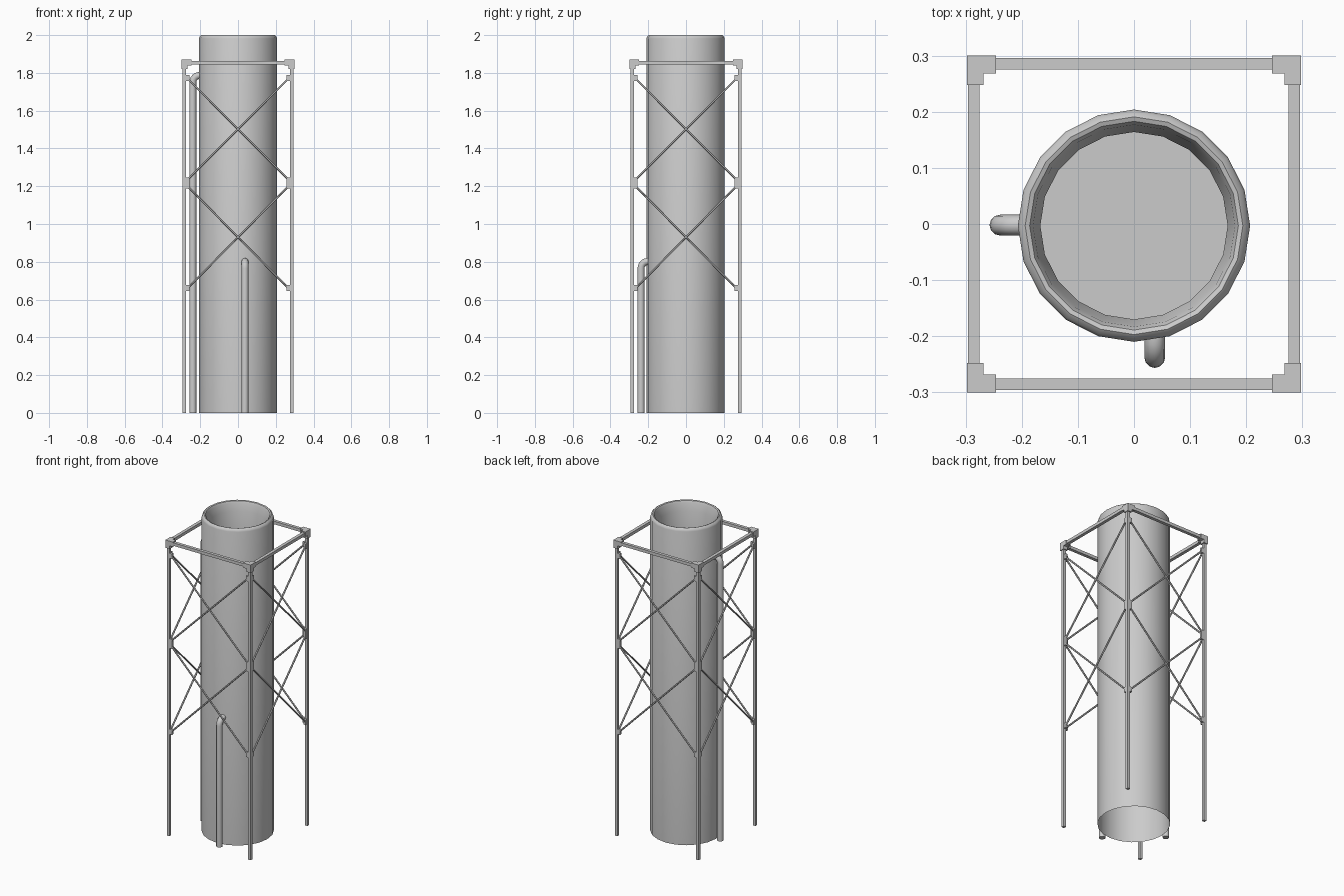
import bpy, bmesh
from math import cos, sin, pi
from mathutils import Vector, Matrix

if "Cube" in bpy.data.objects:
    bpy.data.objects.remove(bpy.data.objects["Cube"])

LEG = 0.284           # leg centre distance from the axis
QUADS = [(1, 1), (-1, 1), (-1, -1), (1, -1)]


def finish(name, bm, smooth=False):
    bmesh.ops.recalc_face_normals(bm, faces=bm.faces)
    me = bpy.data.meshes.new(name)
    bm.to_mesh(me)
    bm.free()
    ob = bpy.data.objects.new(name, me)
    bpy.context.collection.objects.link(ob)
    if smooth:
        bpy.ops.object.select_all(action='DESELECT')
        ob.select_set(True)
        bpy.context.view_layer.objects.active = ob
        bpy.ops.object.shade_smooth_by_angle(angle=0.7)
    return ob


def add_box(bm, lo, hi):
    lo, hi = Vector(lo), Vector(hi)
    m = Matrix.Translation((lo + hi) / 2) @ Matrix.Diagonal((hi - lo).to_4d())
    m[3][3] = 1
    bmesh.ops.create_cube(bm, size=1, matrix=m)


def add_corner_box(bm, sx, sy, lo, hi):
    # box given for the +x +y corner, mirrored into quadrant (sx, sy)
    xs = sorted((lo[0] * sx, hi[0] * sx))
    ys = sorted((lo[1] * sy, hi[1] * sy))
    add_box(bm, (xs[0], ys[0], lo[2]), (xs[1], ys[1], hi[2]))


def add_rod(bm, a, b, r, sides=6):
    a, b = Vector(a), Vector(b)
    d = b - a
    m = Matrix.Translation((a + b) / 2) @ d.to_track_quat('Z', 'Y').to_matrix().to_4x4()
    bmesh.ops.create_cone(bm, cap_ends=True, segments=sides, radius1=r,
                          radius2=r, depth=d.length, matrix=m)


# Chimney: lathed 20-sided shell, rounded rim, recessed floor, open underside
profile = [(0.207, 0), (0.207, 1.982), (0.203, 1.993), (0.194, 2.0), (0.186, 1.997),
           (0.180, 1.985), (0.177, 1.965), (0.167, 1.94), (0.167, 1.7)]
N = 20
bm = bmesh.new()
rings = [[bm.verts.new((r * cos(2 * pi * i / N), r * sin(2 * pi * i / N) - 0.003, z))
          for i in range(N)] for r, z in profile]
for a, b in zip(rings, rings[1:]):
    for i in range(N):
        j = (i + 1) % N
        bm.faces.new((a[i], a[j], b[j], b[i]))
bm.faces.new(rings[-1])
finish("chimney_shell", bm, True)


# Side pipes: rise from the ground and elbow into the shell
def pipe(name, base, inward, top, r=0.0185, bend=0.036, sides=12):
    base, inward = Vector(base), Vector(inward)
    side = inward.cross(Vector((0, 0, 1)))
    up = Vector((0, 0, 1))
    zc = top - r - bend
    stations = [(base, up)]
    for k in range(7):
        t = k / 6 * pi / 2
        stations.append((base + inward * bend * (1 - cos(t)) + up * (zc + bend * sin(t)),
                         inward * sin(t) + up * cos(t)))
    stations.append((stations[-1][0] + inward * 0.03, inward))
    bm = bmesh.new()
    loops = []
    for p, d in stations:
        n = side.cross(d)
        loops.append([bm.verts.new(p + (side * cos(2 * pi * i / sides)
                      + n * sin(2 * pi * i / sides)) * r) for i in range(sides)])
    for a, b in zip(loops, loops[1:]):
        for i in range(sides):
            j = (i + 1) % sides
            bm.faces.new((a[i], a[j], b[j], b[i]))
    bm.faces.new(loops[0])
    bm.faces.new(loops[-1])
    finish(name, bm, True)


pipe("tall_pipe", (-0.239, -0.002, 0), (1, 0, 0), 1.805)
pipe("short_pipe", (0.037, -0.238, 0), (0, 1, 0), 0.82)

# Frame legs
bm = bmesh.new()
for sx, sy in QUADS:
    add_corner_box(bm, sx, sy, (LEG - .009, LEG - .009, 0), (LEG + .009, LEG + .009, 1.85))
finish("frame_legs", bm)

# Top beams joining the legs
bm = bmesh.new()
for s in (-1, 1):
    c = 0.2855 * s
    add_box(bm, (-0.27, c - 0.01, 1.845), (0.27, c + 0.01, 1.864))
    add_box(bm, (c - 0.01, -0.27, 1.845), (c + 0.01, 0.27, 1.864))
finish("top_beams", bm)

# Three-armed corner brackets
bm = bmesh.new()
for sx, sy in QUADS:
    add_corner_box(bm, sx, sy, (0.246, 0.268, 1.84), (0.298, 0.3, 1.87))
    add_corner_box(bm, sx, sy, (0.268, 0.248, 1.84), (0.298, 0.3, 1.87))
    add_corner_box(bm, sx, sy, (0.268, 0.268, 1.82), (0.298, 0.3, 1.84))
finish("corner_brackets", bm)

# Brace lugs: small plates on the inner sides of each leg
bm = bmesh.new()
for sx, sy in QUADS:
    for z, h in ((1.772, 0.016), (1.217, 0.03), (0.66, 0.016)):
        add_corner_box(bm, sx, sy, (0.258, 0.277, z - h), (0.28, 0.291, z + h))
        add_corner_box(bm, sx, sy, (0.277, 0.258, z - h), (0.291, 0.28, z + h))
finish("brace_lugs", bm)

# Two tiers of thin cross bracing on all four sides
bm = bmesh.new()
for lo, hi in ((1.235, 1.77), (0.66, 1.2)):
    for s in (-1, 1):
        for d in (-1, 1):
            e, c = 0.267 * d, LEG * s
            add_rod(bm, (-e, c, lo), (e, c, hi), 0.0055)
            add_rod(bm, (c, -e, lo), (c, e, hi), 0.0055)
finish("cross_braces", bm)
